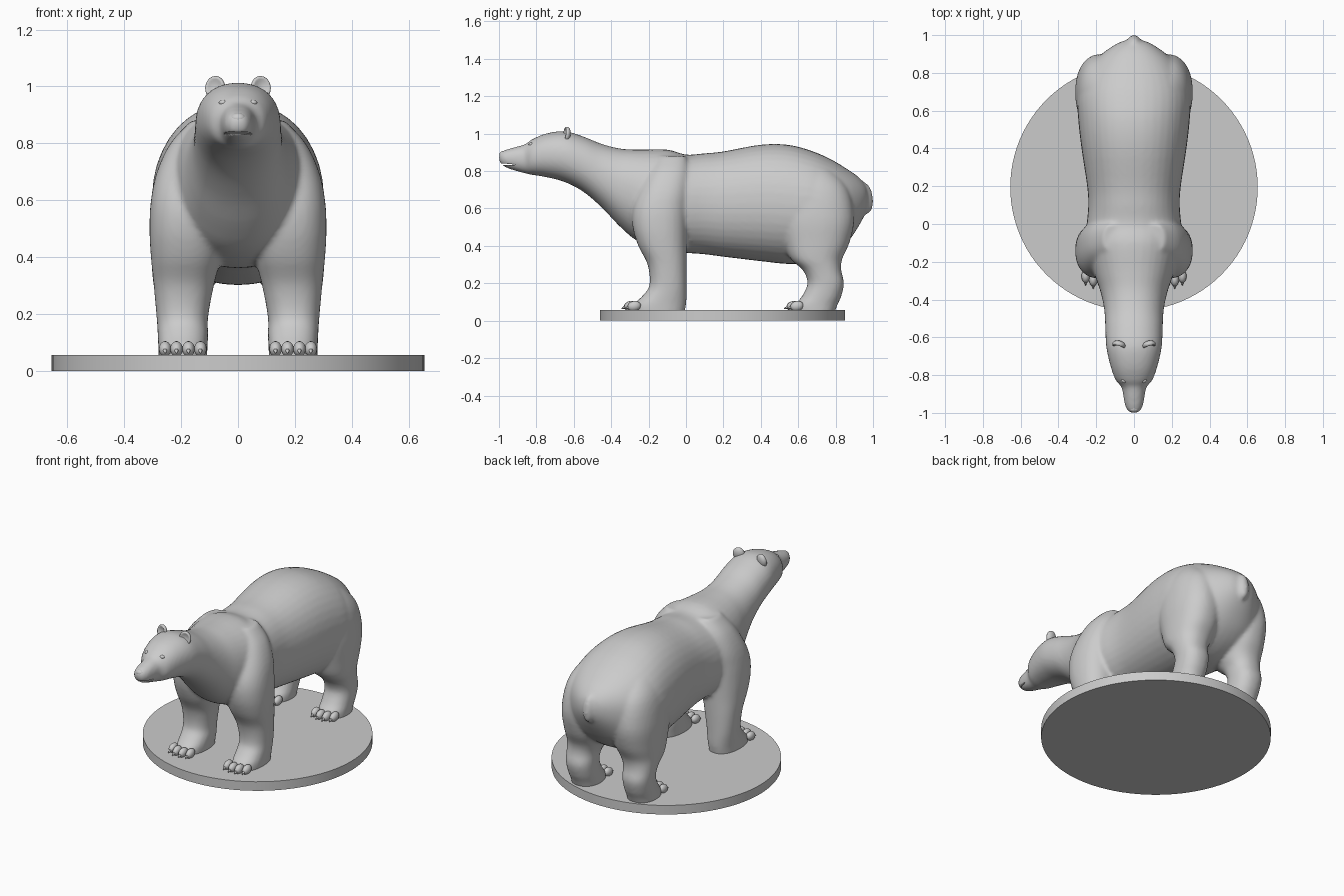
import bpy, bmesh
from math import sin, cos, pi, copysign
from mathutils import Matrix, Vector

if "Cube" in bpy.data.objects:
    bpy.data.objects.remove(bpy.data.objects["Cube"])


def finish(name, bm, smooth=True):
    bmesh.ops.recalc_face_normals(bm, faces=bm.faces)
    me = bpy.data.meshes.new(name)
    bm.to_mesh(me)
    bm.free()
    for p in me.polygons:
        p.use_smooth = smooth
    ob = bpy.data.objects.new(name, me)
    bpy.context.collection.objects.link(ob)
    return ob


def spline(rows, steps=4):
    """Catmull-Rom through rows of numbers."""
    out = []
    for i in range(len(rows) - 1):
        a, b, c, d = (rows[max(0, min(len(rows) - 1, i + k))] for k in (-1, 0, 1, 2))
        for s in range(steps):
            t = s / steps
            out.append([0.5 * (2 * q + (r - p) * t + (2 * p - 5 * q + 4 * r - u) * t * t
                               + (3 * q - p - 3 * r + u) * t ** 3)
                        for p, q, r, u in zip(a, b, c, d)])
    return out + [list(rows[-1])]


def loft(bm, rows, place, power=1.0, n=40):
    """Skin rounded rings; place(row, u, v) maps the unit ring to space."""
    rings = []
    for row in spline(rows):
        ring = []
        for i in range(n):
            a = 2 * pi * i / n
            u, v = (copysign(abs(f) ** power, f) for f in (cos(a), sin(a)))
            ring.append(bm.verts.new(place(row, u, v)))
        rings.append(ring)
    for r0, r1 in zip(rings, rings[1:]):
        for i in range(n):
            j = (i + 1) % n
            bm.faces.new((r0[i], r0[j], r1[j], r1[i]))
    bm.faces.new(rings[0])
    bm.faces.new(rings[-1])


def ball(bm, loc, radii, rot=0.0, axis='X', seg=20):
    m = Matrix.Translation(loc) @ Matrix.Rotation(rot, 4, axis) @ Matrix.Diagonal((*radii, 1))
    return bmesh.ops.create_uvsphere(bm, u_segments=seg, v_segments=seg // 2 + 2,
                                     radius=1, matrix=m)['verts']


# Trunk, neck and head: y, top z, bottom z, half width
trunk = [
    (-1.0, .893, .857, .016), (-.985, .906, .833, .036), (-.95, .918, .814, .050),
    (-.90, .932, .798, .058), (-.86, .943, .788, .068), (-.825, .968, .780, .098),
    (-.75, 1.0, .768, .125), (-.65, 1.013, .742, .147), (-.55, .985, .690, .152),
    (-.45, .945, .605, .158), (-.35, .920, .500, .180), (-.25, .915, .420, .215),
    (-.10, .915, .368, .255), (0, .888, .362, .250), (.10, .895, .355, .242),
    (.20, .905, .342, .248), (.40, .941, .318, .278), (.55, .940, .303, .295),
    (.68, .905, .310, .300), (.78, .860, .350, .270), (.86, .812, .415, .215),
    (.92, .770, .500, .145), (.96, .725, .575, .080), (.975, .680, .620, .030)]
# Legs: z, front y, back y, inner x, outer x
fore = [
    (.03, -.28, -.01, .11, .278), (.085, -.28, 0, .107, .280), (.13, -.235, .003, .105, .282),
    (.19, -.195, .003, .105, .286), (.30, -.205, .003, .085, .296), (.40, -.255, .003, .06, .306),
    (.50, -.285, .005, .05, .311), (.60, -.285, .01, .05, .306), (.70, -.25, .02, .05, .285),
    (.80, -.20, .02, .05, .238), (.88, -.15, 0, .06, .165)]
hind = [
    (.03, .59, .79, .11, .278), (.085, .585, .81, .107, .280), (.13, .62, .83, .107, .282),
    (.20, .65, .845, .107, .286), (.27, .625, .83, .10, .292), (.33, .56, .835, .07, .300),
    (.42, .52, .875, .04, .306), (.55, .49, .90, .03, .310), (.70, .49, .87, .03, .288),
    (.80, .50, .79, .04, .235), (.87, .52, .70, .05, .16)]

bm = bmesh.new()
loft(bm, trunk, lambda r, u, v: (r[3] * u, r[0], (r[1] + r[2]) / 2 + (r[1] - r[2]) / 2 * v), .92)
for s in (-1, 1):
    for leg in (fore, hind):
        loft(bm, leg, lambda r, u, v: (s * ((r[3] + r[4]) / 2 + (r[4] - r[3]) / 2 * u),
                                       (r[1] + r[2]) / 2 + (r[2] - r[1]) / 2 * v, r[0]), .88)
ball(bm, (0, .962, .655), (.036, .038, .085), .12)      # short tail
body = finish("bear_body", bm)

# Fuse the parts into one smooth skin
rm = body.modifiers.new("fuse", 'REMESH')
rm.mode, rm.voxel_size, rm.use_smooth_shade = 'VOXEL', .011, True
sm = body.modifiers.new("soften", 'SMOOTH')
sm.factor, sm.iterations = .5, 6

# Mouth slit
bm = bmesh.new()
ball(bm, (0, -.965, .836), (.09, .065, .004), -.06)
cutter = finish("mouth_cutter", bm)
cutter.hide_render = True
cutter.hide_set(True)
cut = body.modifiers.new("mouth", 'BOOLEAN')
cut.operation, cut.solver, cut.object = 'DIFFERENCE', 'EXACT', cutter

# Nose pad
bm = bmesh.new()
ball(bm, (0, -.978, .888), (.027, .020, .019), .3)
finish("nose", bm)

for s, side in ((-1, "right"), (1, "left")):
    # Ear with hollowed front
    bm = bmesh.new()
    verts = ball(bm, (0, 0, 0), (.036, .022, .042), seg=28)
    for v in verts:
        d = (v.co.x / .036) ** 2 + (v.co.z / .042) ** 2
        if v.co.y < 0 and d < .75:
            v.co.y += .022 * (1 - d / .75)
    bm.transform(Matrix.Translation((s * .080, -.640, .995))
                 @ Matrix.Rotation(s * .25, 4, 'Z') @ Matrix.Rotation(-.15, 4, 'X'))
    finish(side + "_ear", bm)

    # Eye
    bm = bmesh.new()
    ball(bm, (s * .053, -.829, .943), (.015, .012, .010), s * .3, 'Z')
    finish(side + "_eye", bm)

    # Toes and claws
    for part, y0 in (("front", -.285), ("hind", .585)):
        bm = bmesh.new()
        for i, x in enumerate((.132, .174, .216, .256)):
            y = y0 + (0, -.012, -.010, .008)[i]
            ball(bm, (s * x, y, .078), (.022, .036, .027), .2, seg=16)
            tip = Matrix.Translation((s * x, y - .036, .070)) @ Matrix.Rotation(pi / 2 + .45, 4, 'X')
            bmesh.ops.create_cone(bm, cap_ends=True, segments=10, radius1=.010, radius2=.002,
                                  depth=.028, matrix=tip)
        finish(f"{part}_{side}_toes", bm)

# Round base plate
bm = bmesh.new()
bmesh.ops.create_cone(bm, cap_ends=True, segments=96, radius1=.655, radius2=.655, depth=.057,
                      matrix=Matrix.Translation((0, .195, .0285)))
base = finish("base_plate", bm, False)
bpy.context.view_layer.objects.active = base
base.select_set(True)
bpy.ops.object.shade_smooth_by_angle()
